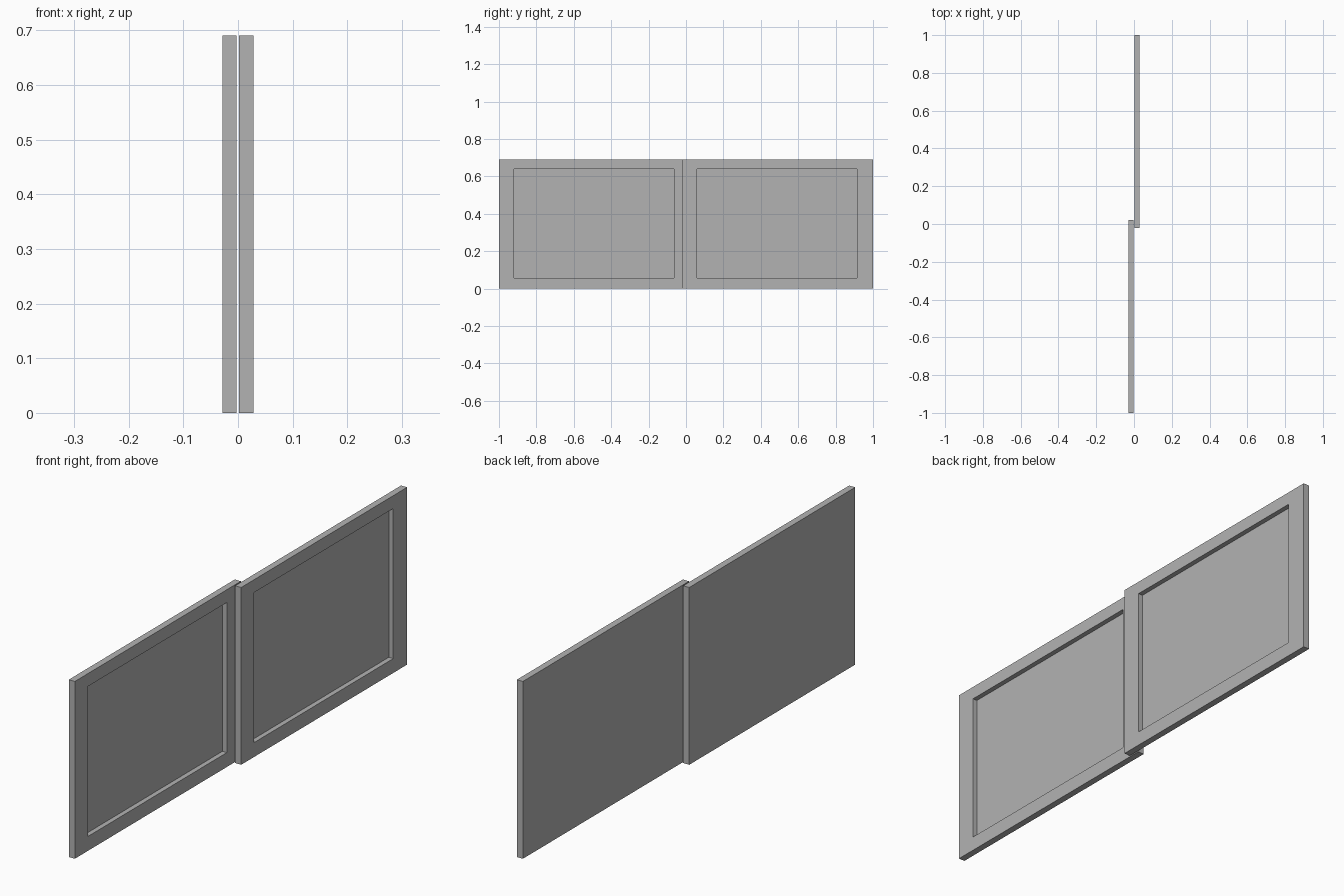
import bpy
import bmesh
from mathutils import Vector

cube = bpy.data.objects.get("Cube")
if cube:
    bpy.data.objects.remove(cube, do_unlink=True)

LENGTH, HEIGHT, THICK = 1.021, 0.69, 0.026
RECESS_DEPTH = 0.019
RECESS_Y = (0.08, 0.935)
RECESS_Z = (0.056, 0.64)

grey = bpy.data.materials.new("plain grey")
grey.use_nodes = True
colour = (0.45, 0.45, 0.45, 1)
grey.diffuse_color = colour
grey.node_tree.nodes["Principled BSDF"].inputs["Base Color"].default_value = colour


def sliding_panel(name, x, y):
    """Slab with a rectangular recess in its +x face; (x, y) is its low corner."""
    bm = bmesh.new()
    bmesh.ops.create_cube(bm, size=1)
    bmesh.ops.translate(bm, verts=bm.verts, vec=(0.5, 0.5, 0.5))
    bmesh.ops.scale(bm, verts=bm.verts, vec=(THICK, LENGTH, HEIGHT))

    # Frame border around the recess
    face = max(bm.faces, key=lambda f: f.calc_center_median().x)
    bmesh.ops.inset_individual(bm, faces=[face], thickness=0.05)
    for v in face.verts:
        v.co.y = RECESS_Y[v.co.y > LENGTH / 2]
        v.co.z = RECESS_Z[v.co.z > HEIGHT / 2]

    # Sunken field
    result = bmesh.ops.extrude_discrete_faces(bm, faces=[face])
    bmesh.ops.translate(bm, verts=result["faces"][0].verts,
                        vec=Vector((-RECESS_DEPTH, 0, 0)))
    bmesh.ops.recalc_face_normals(bm, faces=bm.faces)

    mesh = bpy.data.meshes.new(name)
    bm.to_mesh(mesh)
    bm.free()
    mesh.materials.append(grey)
    panel = bpy.data.objects.new(name, mesh)
    panel.location = (x, y, 0)
    bpy.context.collection.objects.link(panel)


# Two overlapping panels on parallel tracks
sliding_panel("front_sliding_panel", -0.0285, -1)
sliding_panel("back_sliding_panel", 0.0022, 1 - LENGTH)
